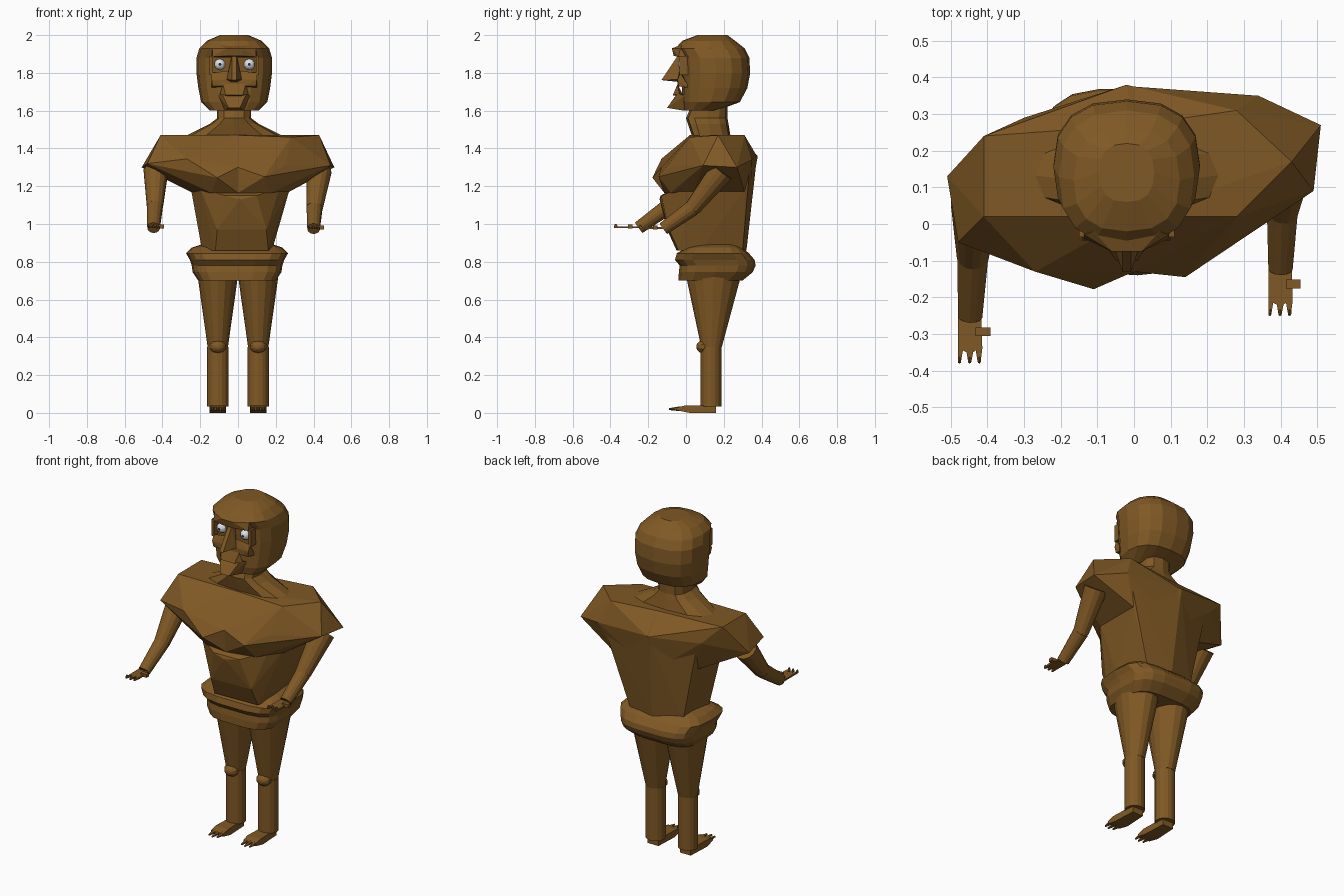
import bpy, bmesh, math
from mathutils import Vector, Matrix


def material(name, rgb):
    m = bpy.data.materials.new(name)
    m.diffuse_color = (*rgb, 1)
    return m


BROWN = material("brown", (0.215, 0.099, 0.018))
WHITE = material("eye white", (0.72, 0.76, 0.8))
DARK = material("pupil dark", (0.02, 0.02, 0.02))


def finish(name, bm, mats=(BROWN,)):
    bmesh.ops.recalc_face_normals(bm, faces=bm.faces)
    me = bpy.data.meshes.new(name)
    bm.to_mesh(me)
    bm.free()
    for m in mats:
        me.materials.append(m)
    ob = bpy.data.objects.new(name, me)
    bpy.context.collection.objects.link(ob)
    return ob


def hull(name, pts):
    bm = bmesh.new()
    for p in pts:
        bm.verts.new(p)
    res = bmesh.ops.convex_hull(bm, input=bm.verts[:])
    junk = [g for g in res["geom_interior"] if isinstance(g, bmesh.types.BMVert)]
    bmesh.ops.delete(bm, geom=junk, context='VERTS')
    bmesh.ops.dissolve_limit(bm, angle_limit=0.02, verts=bm.verts[:], edges=bm.edges[:])
    return finish(name, bm)


def face_hull(name, half, cx=-0.02):
    """Hull of points mirrored about the middle of the head."""
    return hull(name, [(cx + s * x, y, z) for x, y, z in half for s in (-1, 1)])


def loft(name, cx, rings, n=16, power=2.0):
    """Stack of rounded sections: (z, half width, front y, back y)."""
    bm = bmesh.new()
    loops = []
    for z, hw, y0, y1 in rings:
        loop = []
        for i in range(n):
            a = 2 * math.pi * i / n
            c, s = math.cos(a), math.sin(a)
            sx = math.copysign(abs(c) ** (2 / power), c)
            sy = math.copysign(abs(s) ** (2 / power), s)
            loop.append(bm.verts.new((cx + hw * sx, (y0 + y1) / 2 + (y1 - y0) / 2 * sy, z)))
        loops.append(loop)
    for a, b in zip(loops, loops[1:]):
        for i in range(n):
            j = (i + 1) % n
            bm.faces.new((a[i], a[j], b[j], b[i]))
    bm.faces.new(loops[0])
    bm.faces.new(loops[-1])
    return finish(name, bm)


def limb(name, p, q, r1, r2, n=14):
    p, q = Vector(p), Vector(q)
    d = q - p
    bm = bmesh.new()
    mat = Matrix.Translation((p + q) / 2) @ d.to_track_quat('Z', 'Y').to_matrix().to_4x4()
    bmesh.ops.create_cone(bm, cap_ends=True, segments=n, radius1=r1, radius2=r2,
                          depth=d.length, matrix=mat)
    return finish(name, bm)


def ball(name, c, r, u=10, v=7, mats=(BROWN,), scale=(1, 1, 1)):
    bm = bmesh.new()
    mat = Matrix.Translation(c) @ Matrix.Diagonal((*scale, 1)) @ Matrix.Rotation(math.pi / 2, 4, 'X')
    bmesh.ops.create_uvsphere(bm, u_segments=u, v_segments=v, radius=r, matrix=mat)
    if len(mats) > 1:  # faces around the forward pole are the pupil
        for f in bm.faces:
            if f.calc_center_median().y < c[1] - 0.95 * r:
                f.material_index = 1
    return finish(name, bm, mats)


def prism(name, outline, vec, to3d):
    bm = bmesh.new()
    f = bm.faces.new([bm.verts.new(to3d(*p)) for p in outline])
    ext = bmesh.ops.extrude_face_region(bm, geom=[f])
    bmesh.ops.translate(bm, vec=vec, verts=[g for g in ext["geom"] if isinstance(g, bmesh.types.BMVert)])
    return finish(name, bm)


# Head and neck
loft("head", -0.02, [(1.60, .13, -.01, .16), (1.645, .175, -.02, .285), (1.72, .19, -.02, .325),
                     (1.80, .20, -.02, .34), (1.88, .20, -.025, .335), (1.93, .185, -.055, .31),
                     (1.97, .145, -.02, .26), (2.0, .075, .06, .22)], 16, 2.5)
loft("neck", -0.02, [(1.43, .29, .03, .24), (1.47, .25, .03, .235), (1.53, .13, .01, .225),
                     (1.56, .09, 0, .22), (1.63, .09, .03, .22)], 12, 2.6)

# Face
face_hull("brow", [(.115, -.03, 1.93), (.115, -.04, 1.885), (.04, -.075, 1.93), (.04, -.065, 1.89),
                   (.09, -.02, 1.95), (.12, .01, 1.89)])
face_hull("nose", [(.012, -.045, 1.89), (.018, -.02, 1.87), (.012, -.13, 1.762), (.04, -.045, 1.765),
                   (.02, -.02, 1.75)])
face_hull("cheeks", [(.12, -.03, 1.80), (.12, -.045, 1.765), (.115, -.04, 1.73), (.06, -.045, 1.73),
                     (.12, .02, 1.72), (.04, -.03, 1.81)])
face_hull("upper_lip", [(.06, -.045, 1.74), (.045, -.07, 1.682), (.075, -.035, 1.69), (.03, -.01, 1.67)])
face_hull("chin", [(.065, -.045, 1.69), (.045, -.065, 1.665), (.03, -.10, 1.615), (.05, -.01, 1.60),
                   (.085, -.005, 1.68)])
for s in (-1, 1):
    ball("eye", (-0.018 + s * .078, -.012, 1.845), .03, 10, 12, (WHITE, DARK))
    x = -.02 + s * .122
    hull("temple", [(x + t, y, z) for t in (-.008, .008)
                    for y, z in ((-.035, 1.79), (-.035, 1.89), (.03, 1.79), (.03, 1.89))])

# Chest: broad and angular, one half per side so a groove runs down the front
hull("chest_left", [(-.41, .24, 1.47), (-.41, .02, 1.47), (0, .02, 1.47), (0, .27, 1.47), (-.51, .13, 1.30),
                    (-.48, -.05, 1.32), (-.27, -.13, 1.345), (-.11, -.178, 1.245), (0, -.13, 1.30),
                    (0, -.115, 1.165), (-.14, -.10, 1.165), (-.02, .38, 1.36), (0, .375, 1.36),
                    (-.30, .29, 1.36), (-.02, .34, 1.14), (0, .34, 1.14), (-.25, .02, 1.17), (-.24, .24, 1.17)])
hull("chest_right", [(0, .02, 1.47), (0, .27, 1.47), (.28, .31, 1.47), (.43, .17, 1.47), (.28, .02, 1.46),
                     (.51, .27, 1.30), (.49, .09, 1.31), (.14, -.145, 1.25), (.25, -.06, 1.31),
                     (0, -.13, 1.30), (0, -.115, 1.165), (.17, -.08, 1.165), (0, .375, 1.36),
                     (.34, .35, 1.34), (0, .34, 1.14), (.27, .04, 1.17), (.26, .31, 1.17)])
hull("abdomen", [(-.25, .02, 1.19), (.275, .04, 1.19), (-.25, .26, 1.19), (.27, .31, 1.19), (-.02, .375, 1.35),
                 (-.27, .28, 1.34), (.31, .34, 1.33), (-.2, -.06, 1.19), (.22, -.03, 1.19),
                 (-.07, -.135, 1.15), (.1, -.13, 1.15), (.01, -.14, 1.13), (-.11, -.1, .97), (.15, -.09, .97),
                 (-.12, -.05, .86), (.16, -.04, .86), (-.19, .06, .86), (.18, .08, .86),
                 (-.17, .27, .86), (.16, .3, .86), (0, .32, .86)])

# Hips
loft("hips", -0.005, [(.70, .205, -.04, .30), (.745, .235, -.04, .355), (.78, .24, -.035, .37),
                      (.81, .25, -.06, .365), (.845, .27, -.05, .335), (.875, .24, .0, .30),
                      (.895, .18, .06, .27)], 18, 3.6)

# Legs and feet
for s in (-1, 1):
    x = s * .107
    loft("thigh", x, [(.35, .054, .08, .19), (.74, .109, -.003, .295)], 16)
    loft("shin", x, [(.035, .056, .078, .188), (.35, .056, .078, .188)], 16)
    ball("knee", (x, .095, .35), .045, 10, 8, scale=(1, .9, .8))
    hull("foot", [(x + t * w, y, z) for t in (-1, 1) for w, y, z in
                  ((.036, .16, 0), (.036, .16, .04), (.043, 0, .04), (.043, .02, 0),
                   (.04, -.045, .03), (.04, -.045, .013))])
    for i in range(3):
        tx = x + (i - 1) * .027
        limb("toe", (tx, -.03, .022), (tx, -.09 + .008 * (i != 1), .02), .013, .005, 6)

# Arms and hands
ARMS = [[(-.435, .06, 1.28), (-.44, -.09, 1.095), (-.447, -.25, .98)],
        [(.43, .19, 1.28), (.405, .035, 1.085), (.4, -.12, .975)]]
for shoulder, elbow, wrist in ARMS:
    limb("upper_arm", shoulder, elbow, .066, .044)
    ball("elbow", elbow, .041, 10, 8)
    limb("forearm", elbow, wrist, .043, .034)
    wx, wy, wz = wrist
    outline = [(-.033, .02), (-.033, -.13), (-.026, -.13), (-.02, -.095), (-.01, -.1), (-.005, -.13),
               (.002, -.13), (.008, -.1), (.015, -.095), (.021, -.13), (.028, -.13), (.033, -.09), (.03, .02)]
    prism("hand", outline, (0, 0, .01), lambda a, b: (wx + a, wy + b, wz - .002))
    for fx in (-.029, -.0015, .025):
        ball("fingertip", (wx + fx, wy - .122, wz + .009), .009, 6, 5, scale=(.6, 1, 1.2))
    # thumb points to the same side on both hands
    prism("thumb", [(.015, -.032), (.055, -.032), (.055, -.056), (.015, -.056)], (0, 0, .02),
          lambda a, b: (wx + a, wy + b, wz - .003))
